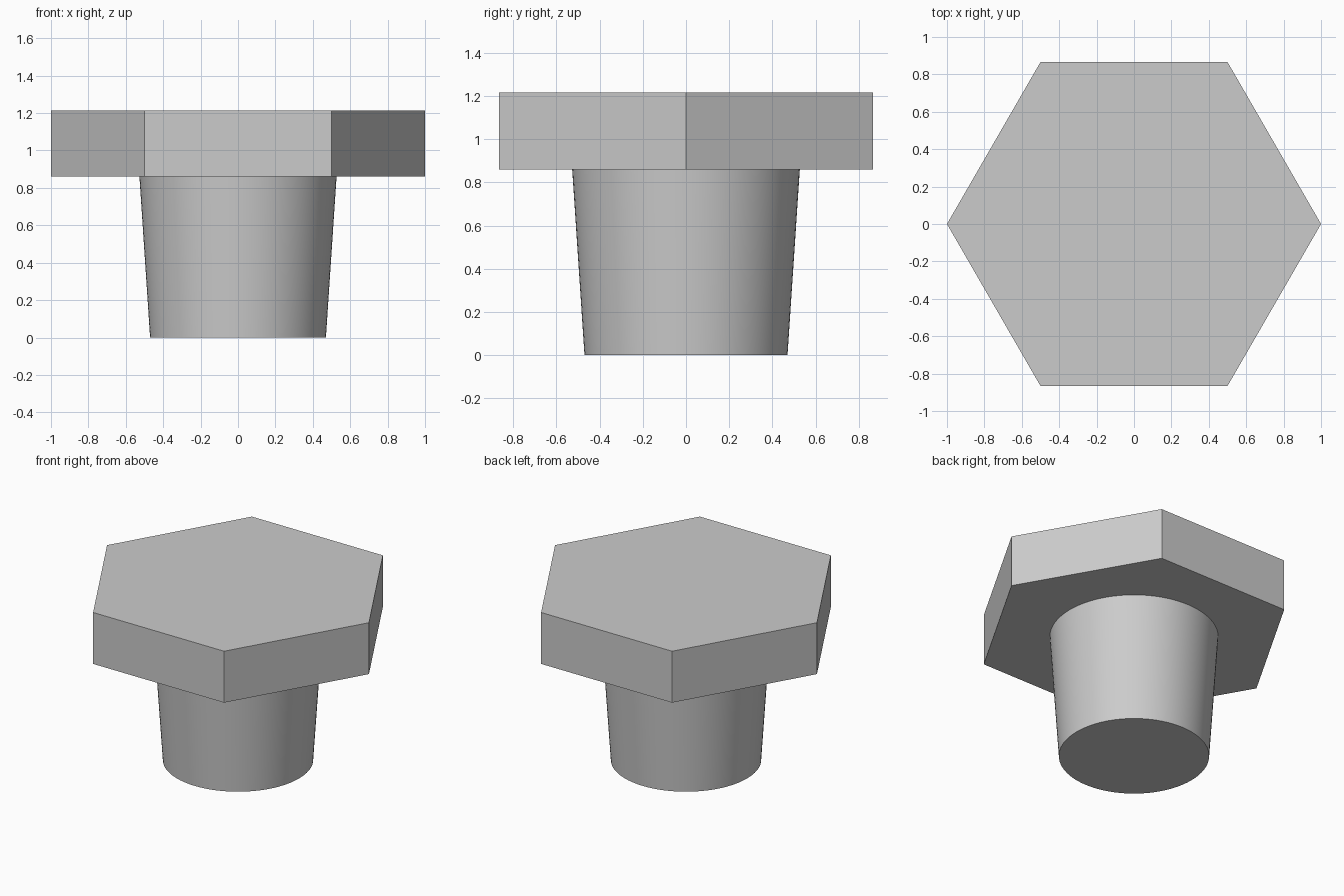
import bpy
import bmesh
from math import cos, sin, pi, radians

cube = bpy.data.objects.get("Cube")
if cube:
    bpy.data.objects.remove(cube, do_unlink=True)

# Single plain grey
grey = bpy.data.materials.new("plain grey")
grey.use_nodes = True
colour = (0.6, 0.6, 0.6, 1)
grey.diffuse_color = colour
grey.node_tree.nodes["Principled BSDF"].inputs["Base Color"].default_value = colour


def prism(name, sides, r_low, r_high, z_low, z_high):
    """Closed prism or frustum with its first corner on +x."""
    bm = bmesh.new()
    rings = [[bm.verts.new((r * cos(2 * pi * i / sides), r * sin(2 * pi * i / sides), z))
              for i in range(sides)]
             for r, z in ((r_low, z_low), (r_high, z_high))]
    low, high = rings
    bm.faces.new(low[::-1])
    bm.faces.new(high)
    for i in range(sides):
        j = (i + 1) % sides
        bm.faces.new((low[i], low[j], high[j], high[i]))
    mesh = bpy.data.meshes.new(name)
    bm.to_mesh(mesh)
    bm.free()
    mesh.materials.append(grey)
    obj = bpy.data.objects.new(name, mesh)
    bpy.context.collection.objects.link(obj)
    return obj


HEAD_BOTTOM, HEAD_TOP = 0.86, 1.215

# Hexagonal head
prism("hex_head", 6, 1, 1, HEAD_BOTTOM, HEAD_TOP)

# Tapered round shank, narrowing towards the foot
shank = prism("tapered_shank", 96, 0.47, 0.527, 0, HEAD_BOTTOM)
bpy.ops.object.select_all(action='DESELECT')
shank.select_set(True)
bpy.context.view_layer.objects.active = shank
bpy.ops.object.shade_smooth_by_angle(angle=radians(30))
